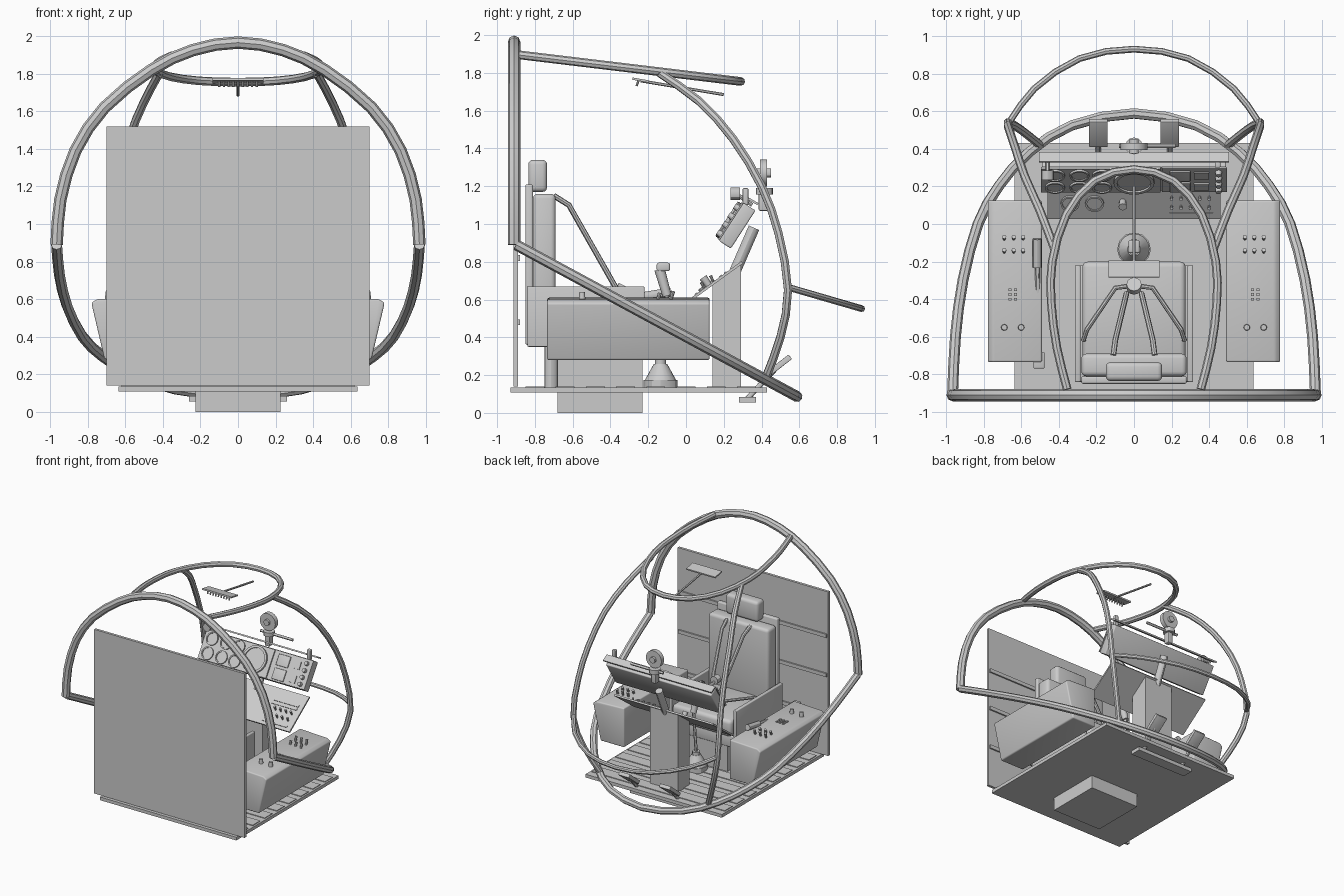
import bpy, bmesh
from math import radians, cos, sin, pi
from mathutils import Vector, Matrix

if "Cube" in bpy.data.objects:
    bpy.data.objects.remove(bpy.data.objects["Cube"])

I = Matrix.Identity(4)


def add(name, bm, M=I):
    bmesh.ops.recalc_face_normals(bm, faces=bm.faces)
    me = bpy.data.meshes.new(name)
    bm.to_mesh(me)
    bm.free()
    me.transform(M)
    ob = bpy.data.objects.new(name, me)
    bpy.context.collection.objects.link(ob)
    return ob


def box(name, x, y, z, bevel=0, M=I):
    """Box from (min, max) ranges, optionally with rounded edges."""
    bm = bmesh.new()
    bmesh.ops.create_cube(bm, size=1)
    for v in bm.verts:
        v.co = [r[0] + (c + .5) * (r[1] - r[0]) for r, c in zip((x, y, z), v.co)]
    if bevel:
        bmesh.ops.bevel(bm, geom=bm.edges[:], offset=bevel, segments=3, profile=.5, affect='EDGES')
    return add(name, bm, M)


def rod(name, a, b, r, r2=None, n=12, M=I):
    """Cylinder or cone between two points."""
    a, b = Vector(a), Vector(b)
    bm = bmesh.new()
    bmesh.ops.create_cone(bm, cap_ends=True, segments=n, radius1=r,
                          radius2=r if r2 is None else r2, depth=(b - a).length)
    R = (b - a).to_track_quat('Z', 'Y').to_matrix().to_4x4()
    return add(name, bm, M @ Matrix.Translation((a + b) / 2) @ R)


def prism(name, pts, axis, lo, hi, bevel=0):
    """Extrude a 2D outline: axis 'x' takes (y, z) points, axis 'y' takes (x, z)."""
    bm = bmesh.new()
    mk = (lambda p, d: (d, *p)) if axis == 'x' else (lambda p, d: (p[0], d, p[1]))
    f = bm.faces.new([bm.verts.new(mk(p, lo)) for p in pts])
    r = bmesh.ops.extrude_face_region(bm, geom=[f])
    off = Vector((hi - lo, 0, 0) if axis == 'x' else (0, hi - lo, 0))
    bmesh.ops.translate(bm, vec=off, verts=[e for e in r['geom'] if isinstance(e, bmesh.types.BMVert)])
    if bevel:
        bmesh.ops.bevel(bm, geom=bm.edges[:], offset=bevel, segments=3, profile=.5, affect='EDGES')
    return add(name, bm)


def tube(name, pts, r, smooth=True):
    """Eight-sided pipe along a path, with one extra point rounded in per span."""
    P = [Vector(p) for p in pts]
    Q = []
    for i in range(len(P) - 1):
        Q.append(P[i])
        if smooth:
            p0 = P[i - 1] if i else 2 * P[0] - P[1]
            p3 = P[i + 2] if i + 2 < len(P) else 2 * P[-1] - P[-2]
            Q.append((9 * (P[i] + P[i + 1]) - p0 - p3) / 16)
    Q.append(P[-1])
    cu = bpy.data.curves.new(name, 'CURVE')
    cu.dimensions = '3D'
    cu.bevel_depth, cu.bevel_resolution, cu.use_fill_caps = r, 2, True
    s = cu.splines.new('POLY')
    s.points.add(len(Q) - 1)
    for p, q in zip(s.points, Q):
        p.co = (*q, 1)
    tmp = bpy.data.objects.new(name + "_path", cu)
    bpy.context.collection.objects.link(tmp)
    me = bpy.data.meshes.new_from_object(tmp.evaluated_get(bpy.context.evaluated_depsgraph_get()))
    bpy.data.objects.remove(tmp)
    bpy.context.collection.objects.link(bpy.data.objects.new(name, me))


def hoop(name, half, r):
    """Symmetric hoop from its +x half, ending on the centre line."""
    tube(name, half + [(-x, y, z) for x, y, z in half[-2::-1]], r)


def ring(name, u, v, r, M, t=.01, h=.012):
    """Gauge bezel standing on a panel, with its dial."""
    bm = bmesh.new()
    n, prof = 20, [(r, 0), (r, h), (r - t, h), (r - t, h * .4)]
    L = [[bm.verts.new((u + q * cos(2 * pi * i / n), v + q * sin(2 * pi * i / n), w))
          for i in range(n)] for q, w in prof]
    for a, b in zip(L, L[1:]):
        for i in range(n):
            bm.faces.new((a[i], a[i - 1], b[i - 1], b[i]))
    bm.faces.new(L[-1])
    add(name, bm, M)


# canopy tube frame
arch = [(.965, .89), (.945, 1.13), (.865, 1.39), (.71, 1.62), (.46, 1.82), (.24, 1.925), (0, 1.965)]
hoop("rear_arch", [(x, -.91, z) for x, z in arch], .033)
low = [(.965, -.9), (.95, -.6), (.91, -.3), (.83, 0), (.72, .2), (.56, .38), (.33, .525), (0, .588)]
hoop("lower_hoop", [(x, y, .89 - .54 * (y + .9)) for x, y in low], .029)
roof = [(.355, -.88), (.41, -.66), (.44, -.42), (.435, -.2), (.36, .05), (.21, .23), (0, .29)]
hoop("roof_ring", [(x, y, 1.895 - .12 * (y + .88)) for x, y in roof], .023)
belt = [(.665, .54), (.53, .72), (.29, .88), (0, .93)]
hoop("front_belt", [(x, y, .665 - .29 * (y - .54)) for x, y in belt], .018)
for s, n in ((1, "right"), (-1, "left")):
    rib = [(.42, -.14, 1.8), (.5, .07, 1.65), (.58, .25, 1.45), (.63, .4, 1.2),
           (.66, .49, .95), (.67, .54, .65), (.6, .5, .4), (.5, .42, .18)]
    tube(n + "_rib", [(s * x, y, z) for x, y, z in rib], .023)

# floor, rear panel and their battens
box("floor", (-.635, .635), (-.93, .43), (.108, .135))
for i in range(8):
    y = -.8 + i * .16
    box("floor_batten", (-.62, .62), (y - .05, y + .05), (.135, .141))
box("rear_panel", (-.7, .7), (-.912, -.89), (.14, 1.52))
for z in (.48, .82, 1.15):
    box("panel_batten", (-.69, .69), (-.89, -.878), (z - .015, z + .015))
box("seat_base", (-.225, .225), (-.68, -.23), (0, .36))
box("pedal_bar", (-.26, .26), (.28, .37), (.055, .085))

# seat with side walls, cushions and headrest
box("seat_pan", (-.3, .3), (-.84, -.22), (.35, .45), .01)
box("seat_cushion", (-.275, .275), (-.72, -.2), (.44, .58), .03)
box("seat_shell", (-.28, .28), (-.85, -.81), (.36, 1.21), .01)
box("back_cushion", (-.28, .28), (-.81, -.69), (.5, 1.16), .025)
box("headrest", (-.15, .15), (-.835, -.735), (1.17, 1.34), .025)
for s in (-1, 1):
    a, b = sorted((s * .285, s * .315))
    box("seat_side", (a, b), (-.84, -.22), (.35, .67), .006)
    rod("seat_leg", (s * .2, -.715, .13), (s * .2, -.715, .36), .035)
    tube("shoulder_strap", [(s * .11, -.7, 1.15), (s * .1, -.62, 1.1), (s * .04, -.37, .66)], .015, False)
    tube("lap_strap", [(s * .27, -.62, .6), (s * .25, -.56, .64), (s * .1, -.34, .65), (s * .03, -.33, .65)], .013, False)
rod("harness_buckle", (0, -.34, .63), (0, -.32, .67), .04)

# side consoles with switches and knobs
for s, n in ((1, "right"), (-1, "left")):
    prof = [(.49, .28), (.71, .28), (.78, .58), (.75, .6), (.49, .61)]
    prism(n + "_console", [(s * x, z) for x, z in prof], 'y', -.735, .125, .01)
    for i in range(3):
        for j, y in enumerate((-.08, -.15)):
            x = s * (.59 + i * .05)
            rod("console_switch", (x, y, .6), (x, y + .012, .645 - .01 * j), .008, .011, 8)
        for y in (-.35, -.375, -.4):
            box("console_button", (s * (.6 + i * .03) - .008, s * (.6 + i * .03) + .008), (y - .007, y + .007), (.6, .613))
    for x in (.6, .69):
        rod("console_knob", (s * x, -.55, .59), (s * x, -.55, .64), .018, .015)
# side lever on the left
box("lever_mount", (-.535, -.475), (-.77, -.68), (.45, .6), .008)
rod("lever_arm", (-.505, -.7, .55), (-.515, -.2, .62), .013)
rod("lever_grip", (-.515, -.23, .615), (-.515, -.08, .64), .024)

# centre stick
rod("stick_boot", (0, -.135, .135), (0, -.135, .175), .09)
rod("stick_cone", (0, -.135, .17), (0, -.135, .26), .085, .035, 20)
rod("stick_collar", (0, -.135, .26), (0, -.135, .285), .03)
rod("stick_shaft", (0, -.135, .28), (0, -.1, .63), .012)
rod("stick_grip", (0, -.1, .62), (0, -.14, .76), .024, .028)
box("stick_head", (-.03, .03), (-.155, -.085), (.75, .795), .01)

# instrument column and foot pedals
prism("instrument_column", [(.14, .135), (.29, .135), (.29, .8), (.14, .69)], 'x', -.13, .13)
rod("column_brace", (0, .26, .75), (0, .36, .98), .03)
for s in (-1, 1):
    M = Matrix.Translation((s * .19, .485, .245)) @ Matrix.Rotation(radians(38), 4, 'X')
    box("foot_pedal", (-.05, .05), (-.085, .085), (-.015, .015), .004, M)
    rod("pedal_arm", (s * .19, .32, .07), (s * .19, .47, .23), .014)

# lower switch panel
L = Matrix.Translation((0, .16, .706)) @ Matrix.Rotation(radians(36), 4, 'X')
box("lower_panel", (-.46, .46), (-.165, .165), (-.014, 0), 0, L)
for u in (-.34, -.21):
    ring("lower_gauge", u, -.06, .05, L)
for i in range(5):
    for v in (-.08, -.02):
        u = .2 + i * .05
        rod("panel_switch", (u, v, 0), (u, v + .008, .035), .006, .009, 8, L)
for v in (-.13, .03, .06):
    box("label_strip", (.19, .42), (v - .008, v + .008), (0, .005), 0, L)
rod("throttle_knob", (-.06, -.05, 0), (-.06, -.05, .05), .018, .022, 12, L)

# main instrument panel, leaning back
P = Matrix.Translation((0, .265, .995)) @ Matrix.Rotation(radians(57), 4, 'X')
box("panel_body", (-.49, .49), (-.12, .12), (-.045, .03), .008, P)
box("gauge_plate", (-.495, .14), (-.115, .115), (.03, .042), 0, P)
box("radio_plate", (.15, .495), (-.115, .115), (.03, .038), 0, P)
for u in (-.42, -.29, -.17):
    for v in (-.058, .058):
        ring("small_gauge", u, v, .052, P @ Matrix.Translation((0, 0, .042)))
ring("main_gauge", 0, 0, .108, P @ Matrix.Translation((0, 0, .042)), .018, .018)
for v in (-.06, .05):
    box("display", (.19, .3), (v - .045, v + .045), (.038, .05), .004, P)
    box("display_small", (.32, .4), (v - .03, v + .03), (.038, .046), 0, P)
for v in (-.085, -.03, .025, .08):
    rod("radio_knob", (.45, v, .038), (.45, v, .062), .018, .015, 12, P)
box("glare_shield", (-.505, .505), (-.03, .03), (-.006, .006), 0,
    Matrix.Translation((0, .355, 1.12)) @ Matrix.Rotation(radians(-30), 4, 'X'))

# compass and lamps over the panel
box("compass_stem", (-.022, .022), (.385, .435), (1.07, 1.18), .006)
rod("compass_base", (0, .415, 1.155), (0, .415, 1.19), .045)
rod("compass_case", (0, .393, 1.27), (0, .43, 1.27), .072, None, 24)
rod("compass_hub", (0, .375, 1.27), (0, .45, 1.27), .025)
rod("compass_bar", (-.08, .415, 1.17), (.22, .415, 1.17), .011)
rod("left_lamp", (-.46, .235, 1.16), (-.46, .285, 1.16), .034)
rod("left_lamp_stem", (-.46, .28, 1.15), (-.46, .35, 1.1), .01)
box("right_lamp", (.43, .46), (.3, .33), (1.1, 1.19), .006)

# overhead switch plate with its rod
M = Matrix.Translation((0, -.24, 1.762)) @ Matrix.Rotation(radians(-10), 4, 'X')
box("overhead_plate", (-.135, .135), (-.045, .045), (-.006, .006), 0, M)
for i in range(9):
    u = -.1 + i * .025
    rod("overhead_switch", (u, -.01, 0), (u, -.016, -.035), .006, .006, 8, M)
rod("overhead_rod", (0, -.24, 1.758), (0, .2, 1.685), .008)

# smooth rounded parts, keep edges sharp
bpy.ops.object.select_all(action='SELECT')
bpy.context.view_layer.objects.active = bpy.context.selected_objects[0]
bpy.ops.object.shade_smooth_by_angle(angle=radians(30))
